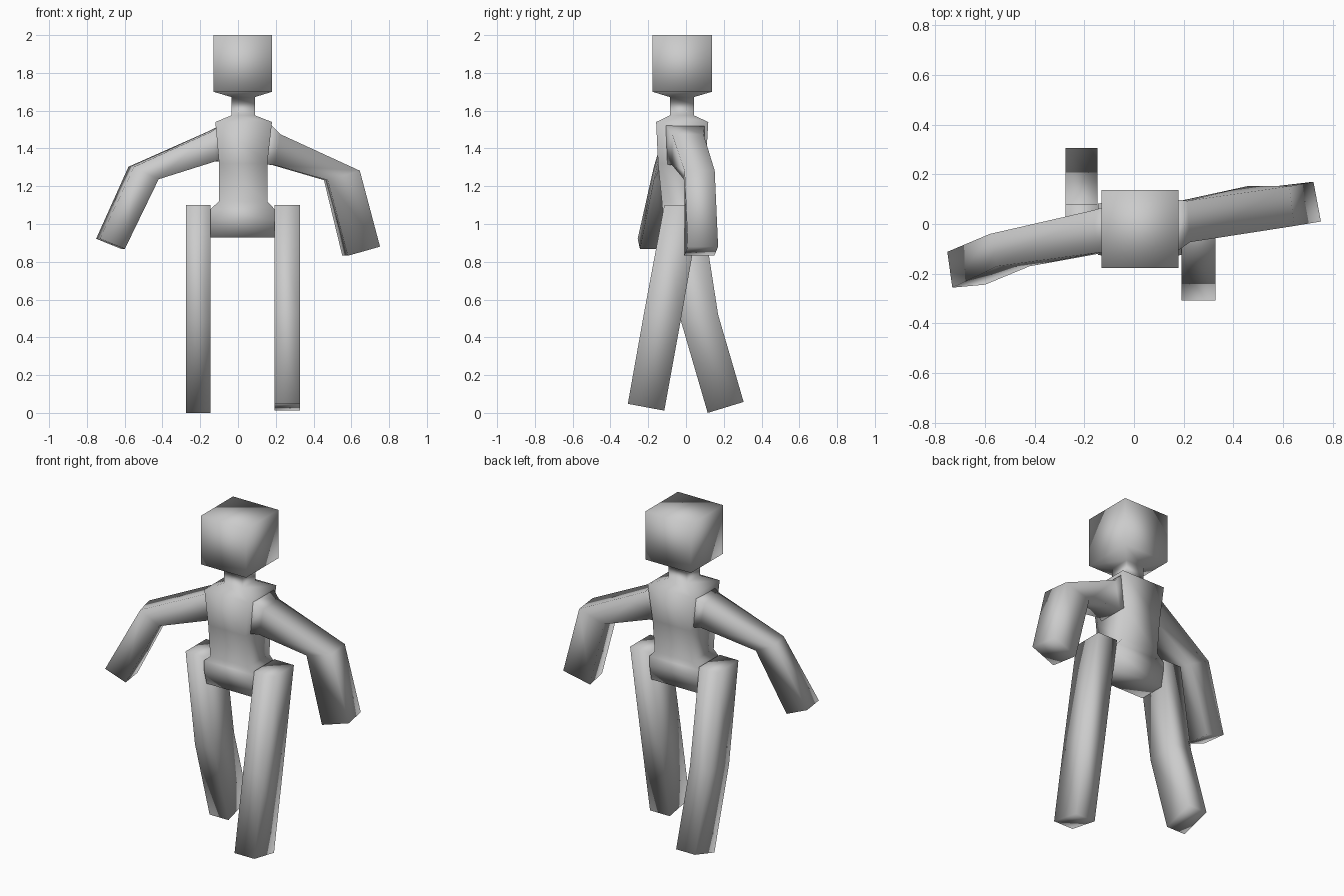
import bpy, bmesh
from mathutils import Vector


def loft(name, rings):
    """Skin a list of four-cornered rings into a closed, smooth-shaded tube."""
    bm = bmesh.new()
    loops = [[bm.verts.new(p) for p in ring] for ring in rings]
    for a, b in zip(loops, loops[1:]):
        for i in range(4):
            j = (i + 1) % 4
            bm.faces.new((a[i], a[j], b[j], b[i]))
    bm.faces.new(loops[0][::-1])
    bm.faces.new(loops[-1])
    bmesh.ops.recalc_face_normals(bm, faces=bm.faces)
    for f in bm.faces:
        f.smooth = True
    mesh = bpy.data.meshes.new(name)
    bm.to_mesh(mesh)
    bm.free()
    obj = bpy.data.objects.new(name, mesh)
    bpy.context.collection.objects.link(obj)


def level(z, x0, x1, y0, y1):
    """Horizontal rectangle."""
    return [(x0, y0, z), (x1, y0, z), (x1, y1, z), (x0, y1, z)]


def section(c, u, v):
    """Tilted parallelogram around a centre with two half axes."""
    c, u, v = Vector(c), Vector(u), Vector(v)
    return [c + u + v, c - u + v, c - u - v, c + u - v]


def leg(name, x0, x1, profile):
    """Profile rows: front y, front z, back y, back z."""
    loft(name, [[(x0, fy, fz), (x1, fy, fz), (x1, by, bz), (x0, by, bz)]
                for fy, fz, by, bz in profile])


# Head, neck, chest and pelvis as one column
loft("body", [
    level(2.0, -0.13, 0.18, -0.178, 0.137),
    level(1.70, -0.13, 0.18, -0.178, 0.137),
    level(1.672, -0.035, 0.09, -0.085, 0.042),
    level(1.575, -0.035, 0.09, -0.085, 0.042),
    level(1.54, -0.12, 0.18, -0.158, 0.118),
    level(1.32, -0.10, 0.155, -0.148, 0.105),
    level(1.12, -0.10, 0.155, -0.128, 0.085),
    level(1.08, -0.145, 0.192, -0.125, 0.083),
    level(1.02, -0.145, 0.192, -0.125, 0.083),
    level(0.928, -0.145, 0.192, -0.10, 0.065),
])

# Arms: chest, shoulder, elbow, wrist
loft("right_arm", [
    section((-0.08, -0.02, 1.43), (0, 0, 0.10), (0, -0.10, 0)),
    section((-0.14, -0.03, 1.41), (-0.015, 0, 0.077), (0.01, -0.085, 0)),
    section((-0.50, -0.105, 1.27), (-0.065, 0, 0.033), (0.015, -0.065, 0)),
    section((-0.675, -0.178, 0.895), (-0.066, -0.006, 0.027), (0.01, -0.072, 0)),
])
loft("left_arm", [
    section((0.14, -0.01, 1.43), (0.02, 0, 0.11), (0, 0.11, 0)),
    section((0.205, 0.01, 1.393), (0.015, 0, 0.082), (-0.005, 0.083, 0)),
    section((0.55, 0.072, 1.257), (0.085, 0, 0.025), (-0.01, 0.08, 0)),
    section((0.652, 0.08, 0.856), (0.085, 0.01, 0.024), (-0.015, 0.08, 0)),
])

# Legs in mid stride
leg("left_leg", 0.192, 0.327, [
    (-0.115, 1.10, 0.08, 1.10),
    (-0.222, 0.53, -0.028, 0.49),
    (-0.308, 0.048, -0.115, 0.012),
])
leg("right_leg", -0.275, -0.146, [
    (-0.12, 1.10, 0.08, 1.10),
    (-0.028, 0.49, 0.17, 0.52),
    (0.115, 0.0, 0.305, 0.058),
])
